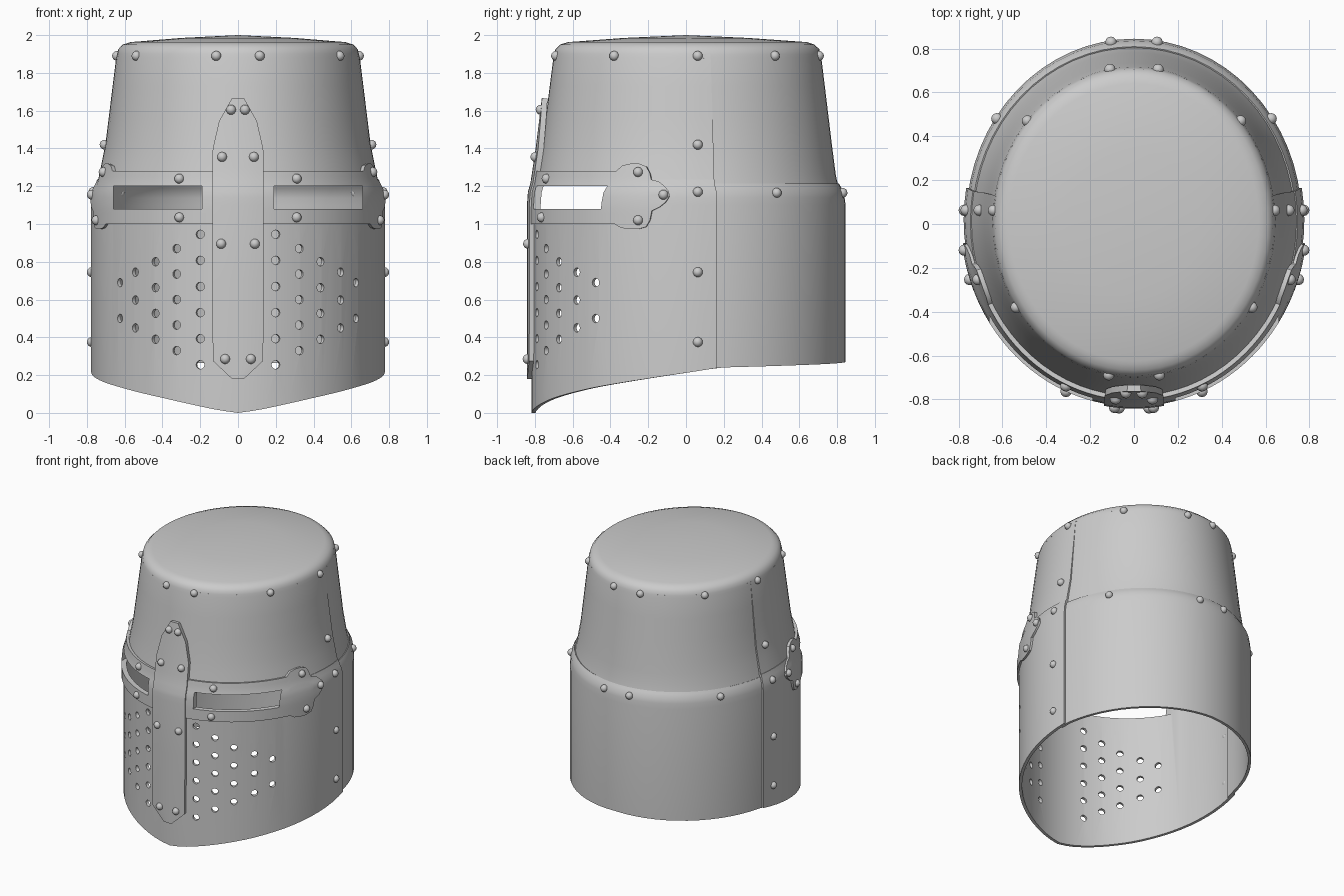
import bpy, bmesh
from math import sin, cos, asin, acos, radians, pi
from mathutils import Vector, Matrix

if "Cube" in bpy.data.objects:
    bpy.data.objects.remove(bpy.data.objects["Cube"])

# Shell profile: height, half width, front depth, back depth
PROFILE = [(-1, .765, .806, .845), (1.1, .765, .806, .845), (1.17, .757, .801, .836),
           (1.22, .737, .787, .806), (1.42, .698, .757, .778), (1.88, .645, .702, .717),
           (1.925, .634, .692, .706), (1.95, .61, .667, .68), (1.963, .57, .625, .64),
           (1.985, .3, .33, .33), (2.0, 0, 0, 0)]
# Lower rim: angle from the front, height
RIM = [(0, 0), (8, .015), (31, .08), (53, .135), (90, .215), (101, .24), (180, .27)]


def lerp_table(table, t):
    for p, q in zip(table, table[1:]):
        if t <= q[0]:
            k = (t - p[0]) / (q[0] - p[0])
            return [a + (b - a) * k for a, b in zip(p[1:], q[1:])]
    return list(table[-1][1:])


def oval(z):
    a, f, b = lerp_table(PROFILE, z)
    return a, (f + b) / 2, (b - f) / 2


def point(t, z, off=0.0):
    a, r, c = oval(z)
    return Vector(((a + off) * sin(t), c - (r + off) * cos(t), z))


def normal(t, z):
    a, r, c = oval(z)
    return Vector((sin(t) / a, -cos(t) / r, 0)).normalized()


def angle_x(x, z):
    return asin(x / oval(z)[0])


def angle_y(y, z):
    a, r, c = oval(z)
    return acos(max(-1, min(1, (c - y) / r)))


def rim(t):
    d = abs(t) * 180 / pi
    return lerp_table(RIM, 360 - d if d > 180 else d)[0]


def make_object(name, bm):
    me = bpy.data.meshes.new(name)
    bm.to_mesh(me)
    bm.free()
    ob = bpy.data.objects.new(name, me)
    bpy.context.collection.objects.link(ob)
    return ob


def activate(ob):
    bpy.ops.object.select_all(action='DESELECT')
    ob.select_set(True)
    bpy.context.view_layer.objects.active = ob


def sheet(name, rows, thick=.02, cutter=None):
    """Thick plate from rows of points, listed bottom to top."""
    bm = bmesh.new()
    vs = [[bm.verts.new(p) for p in row] for row in rows]
    for lo, hi in zip(vs, vs[1:]):
        for i in range(len(lo) - 1):
            bm.faces.new((lo[i], lo[i + 1], hi[i + 1], hi[i]))
    bmesh.ops.remove_doubles(bm, verts=bm.verts, dist=1e-4)
    ob = make_object(name, bm)
    activate(ob)
    mod = ob.modifiers.new("thickness", 'SOLIDIFY')
    mod.thickness, mod.offset = thick, -1
    bpy.ops.object.modifier_apply(modifier=mod.name)
    if cutter:
        mod = ob.modifiers.new("openings", 'BOOLEAN')
        mod.object, mod.operation, mod.solver = cutter, 'DIFFERENCE', 'EXACT'
        bpy.ops.object.modifier_apply(modifier=mod.name)
    bpy.ops.object.shade_smooth_by_angle(angle=radians(35))
    return ob


def span(a, b, n):
    return [a + (b - a) * i / n for i in range(n + 1)]


# Cutter for eye slots and breathing holes
bm = bmesh.new()
columns = [(.197, .945, .255, 6), (.32, .87, .33, 5), (.43, .80, .39, 4),
           (.535, .745, .45, 3), (.615, .69, .50, 2)]
for s in (-1, 1):
    bmesh.ops.create_cube(bm, size=1, matrix=Matrix.Translation((s * .425, -.65, 1.14))
                          @ Matrix.Diagonal((.47, .7, .12, 1)))
    for x, top, bottom, n in columns:
        for z in span(top, bottom, n - 1):
            t = angle_x(s * x, z)
            m = Matrix.Translation(point(t, z)) @ normal(t, z).to_track_quat('Z', 'Y').to_matrix().to_4x4()
            bmesh.ops.create_cone(bm, cap_ends=True, segments=12, radius1=.023, radius2=.023,
                                  depth=.16, matrix=m)
cutter = make_object("opening_cutter", bm)
cutter.hide_render = True

# Lower plates, the front one overlapping the back one
FRONT = span(radians(-100), radians(100), 40)
BACK = span(radians(97), radians(263), 30)


def lower_rows(ts, off, top):
    rows = [[point(t, rim(t), off) for t in ts]]
    rows[0] = [Vector((p.x, p.y, rim(t))) for p, t in zip(rows[0], ts)]
    return rows + [[point(t, z, off) for t in ts] for z in (1.1, 1.14, 1.17, 1.2, top)]


sheet("front_lower_plate", lower_rows(FRONT, .012, 1.235), .022, cutter)
sheet("back_lower_plate", lower_rows(BACK, 0, 1.215))


# Upper plates, the overlap fading out toward the crown
def upper_rows(ts, off):
    return [[point(t, z, off * (1.9 - z) / .69) for t in ts]
            for z in (1.21, 1.26, 1.34, 1.42, 1.57, 1.73, 1.88, 1.9)]


sheet("front_upper_plate", upper_rows(FRONT, .006), .02)
sheet("back_upper_plate", upper_rows(BACK, -.008))

# Crown
ring = span(0, 2 * pi, 64)
sheet("crown", [[point(t, z) for t in ring]
                for z in (1.9, 1.925, 1.938, 1.95, 1.958, 1.963, 1.985, 2.0)])

# Eye band with trefoil ends: depth, top, bottom
ENDS = [(-.365, 1.28, 1.0), (-.335, 1.31, .98), (-.29, 1.32, .973), (-.245, 1.32, .973),
        (-.205, 1.305, .985), (-.185, 1.27, 1.02), (-.175, 1.235, 1.07), (-.135, 1.225, 1.09),
        (-.105, 1.2, 1.115), (-.088, 1.175, 1.14), (-.084, 1.16, 1.15)]
edge = [(t, 1.28, 1.0) for t in span(0, angle_y(-.4, 1.1), 18)]
edge += [(angle_y(y, 1.1), a, b) for y, a, b in ENDS]
edge = [(-t, a, b) for t, a, b in edge[:0:-1]] + edge
sheet("eye_band", [[point(t, b + (a - b) * k, .026) for t, a, b in edge]
                   for k in span(0, 1, 10)], .024, cutter)

# Nose plate: height, half width
NOSE = [(.18, .03), (.275, .127), (.7, .13), (1.1, .13), (1.14, .13), (1.17, .13), (1.22, .13),
        (1.3, .129), (1.4, .127), (1.545, .095), (1.667, .03)]
sheet("nose_plate", [[point(angle_x(w * k, z), z, .036) for k in span(-1, 1, 8)]
                     for z, w in NOSE], .03)
bpy.data.objects.remove(cutter)

# Rivets on both sides: angle, height, offset
spots = [(angle_x(x, z), z, .036) for x, z in ((.035, 1.605), (.08, 1.355), (.085, .895), (.065, .285))]
spots += [(angle_x(.3, z), z, .026) for z in (1.24, 1.035)]
spots += [(angle_y(y, z), z, .026) for y, z in ((-.245, 1.275), (-.245, 1.02), (-.115, 1.155))]
spots += [(angle_y(.062, z), z, .01) for z in (1.42, 1.17, .745, .375)]
spots += [(angle_y(y, 1.89), 1.89, 0) for y in (-.38, .062, .47)]
spots += [(angle_x(.115, 1.89), 1.89, 0), (pi - angle_x(.11, 1.89), 1.89, 0)]
spots += [(angle_y(.48, 1.165), 1.165, 0), (pi - angle_x(.105, 1.165), 1.165, 0)]
bm = bmesh.new()
for s in (-1, 1):
    for t, z, off in spots:
        bmesh.ops.create_uvsphere(bm, u_segments=12, v_segments=8, radius=.026,
                                  matrix=Matrix.Translation(point(s * t, z, off)))
rivets = make_object("rivets", bm)
activate(rivets)
bpy.ops.object.shade_smooth_by_angle(angle=radians(60))
